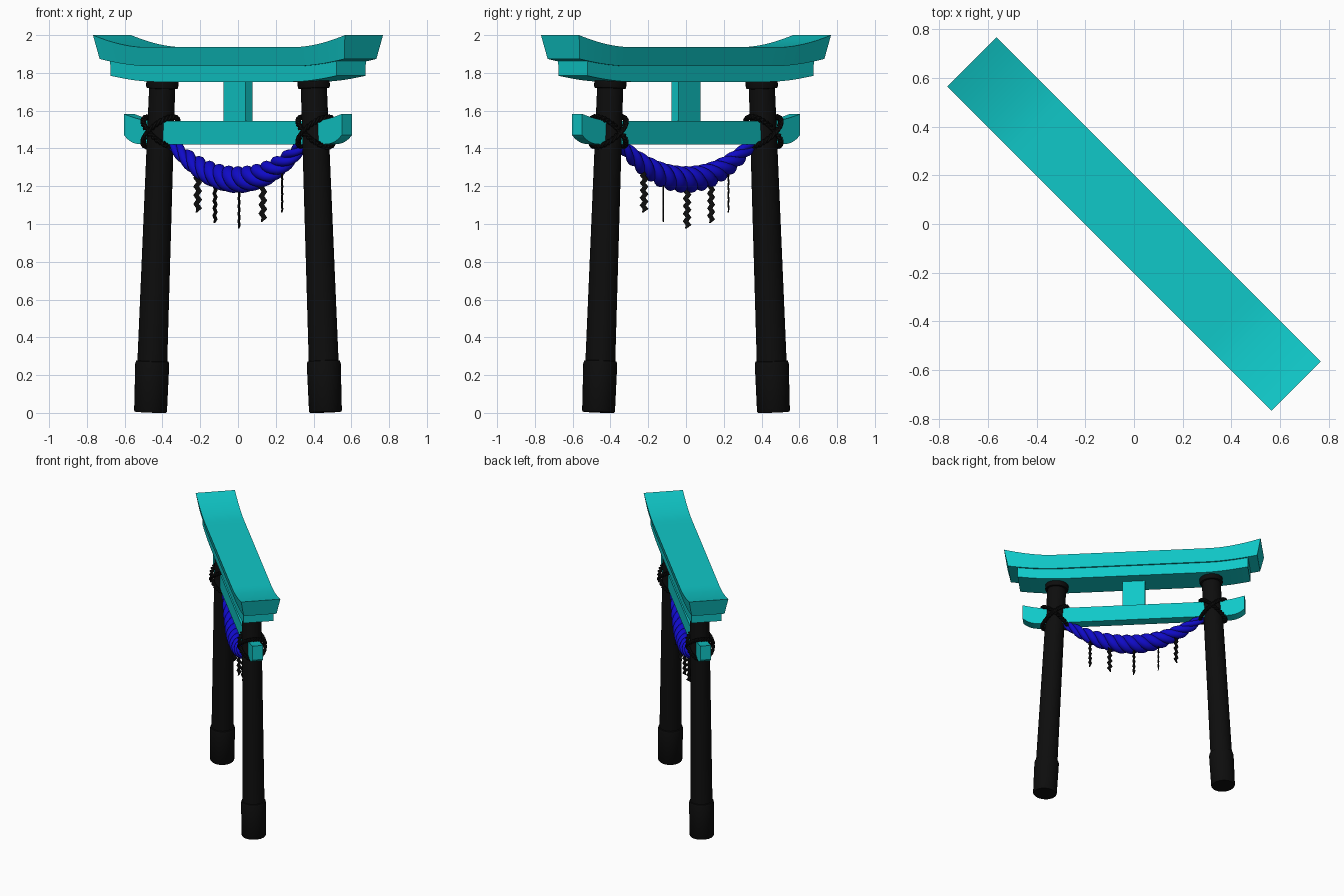
import bpy, bmesh, math
from mathutils import Matrix, Vector

if "Cube" in bpy.data.objects:
    bpy.data.objects.remove(bpy.data.objects["Cube"])

TURN = Matrix.Rotation(math.radians(-45), 4, 'Z')  # the gate stands diagonally


def material(name, rgb):
    m = bpy.data.materials.new(name)
    m.use_nodes = True
    m.diffuse_color = (*rgb, 1)
    m.node_tree.nodes["Principled BSDF"].inputs["Base Color"].default_value = (*rgb, 1)
    return m


TEAL = material("teal", (0.005, 0.58, 0.58))
BLACK = material("black", (0.004, 0.004, 0.004))
BLUE = material("blue", (0.005, 0.003, 0.58))


def finish(name, bm, mat, angle=35):
    bmesh.ops.recalc_face_normals(bm, faces=bm.faces)
    bm.transform(TURN)
    mesh = bpy.data.meshes.new(name)
    bm.to_mesh(mesh)
    bm.free()
    mesh.materials.append(mat)
    obj = bpy.data.objects.new(name, mesh)
    bpy.context.collection.objects.link(obj)
    bpy.ops.object.select_all(action='DESELECT')
    obj.select_set(True)
    bpy.context.view_layer.objects.active = obj
    bpy.ops.object.shade_smooth_by_angle(angle=math.radians(angle))
    return obj


def skin(bm, rings, closed=False):
    """Join equal rings of points with quads; cap the ends if open."""
    loops = [[bm.verts.new(p) for p in ring] for ring in rings]
    n = len(loops[0])
    pairs = list(zip(loops, loops[1:])) + ([(loops[-1], loops[0])] if closed else [])
    for a, b in pairs:
        for i in range(n):
            bm.faces.new((a[i], a[(i + 1) % n], b[(i + 1) % n], b[i]))
    if not closed:
        bm.faces.new(loops[0])
        bm.faces.new(loops[-1])


def tube(bm, points, radii, closed=False, sides=10):
    rings = []
    n = len(points)
    for i, p in enumerate(points):
        before = points[(i - 1) % n] if closed else points[max(i - 1, 0)]
        after = points[(i + 1) % n] if closed else points[min(i + 1, n - 1)]
        t = (after - before).normalized()
        side = Vector((0, 1, 0)) - t * t.y
        side.normalize()
        up = t.cross(side)
        rings.append([p + radii[i] * (side * math.cos(a) + up * math.sin(a))
                      for a in (math.tau * k / sides for k in range(sides))])
    skin(bm, rings, closed)


def beam(name, top_end, low_end, top_half, low_half, top_z, low_z, steps=48):
    """Lintel whose height follows two functions of the distance from the middle."""
    rings = []
    for i in range(steps + 1):
        f = math.sin((2 * i / steps - 1) * math.pi / 2)
        xt, xb = f * top_end, f * low_end
        zt, zb = top_z(abs(xt)), low_z(abs(xb))
        rings.append([(xt, -top_half, zt), (xt, top_half, zt),
                      (xb, low_half, zb), (xb, -low_half, zb)])
    bm = bmesh.new()
    skin(bm, rings)
    return finish(name, bm, TEAL)


def rise(base, start, end, height, power=1.7):
    return lambda x: base + height * (max(0, x - start) / (end - start)) ** power


# Lintels
beam("top_lintel", 0.943, 0.916, 0.143, 0.12,
     rise(1.937, 0.58, 0.943, 0.063), rise(1.836, 0.56, 0.916, 0.038))
beam("under_lintel", 0.848, 0.846, 0.109, 0.109,
     rise(1.838, 0.56, 0.916, 0.038), rise(1.753, 0.52, 0.846, 0.032))
beam("tie_beam", 0.816, 0.816, 0.039, 0.039,
     rise(1.545, 0.6, 0.816, 0.038), rise(1.422, 0.68, 0.816, 0.05, 2.6))

# Centre strut
bm = bmesh.new()
bmesh.ops.create_cube(bm, size=1, matrix=Matrix.Translation((0, 0, 1.65))
                      @ Matrix.Diagonal((0.166, 0.052, 0.225, 1)))
finish("centre_strut", bm, TEAL)

# Leaning pillars with a foot sleeve and a top collar
PROFILE = [(0.083, 0), (0.087, 0.006), (0.09, 0.255), (0.086, 0.27), (0.079, 0.272),
           (0.069, 1.715), (0.082, 1.717), (0.085, 1.725), (0.085, 1.753), (0.08, 1.758)]
LEAN = math.atan(0.0507)
for side, label in ((-1, "right"), (1, "left")):
    bm = bmesh.new()
    skin(bm, [[(r * math.cos(math.tau * k / 32), r * math.sin(math.tau * k / 32), z)
               for k in range(32)] for r, z in PROFILE])
    bm.transform(Matrix.Translation((side * 0.655, 0, 0.004))
                 @ Matrix.Rotation(-side * LEAN, 4, 'Y'))
    finish(label + "_pillar", bm, BLACK)

    # Crossed two-strand cords that bind the tie beam to the pillar
    bm = bmesh.new()
    for tilt in (-1, 1):
        for strand in (0, math.pi):
            points = []
            for i in range(96):
                a = math.tau * i / 96
                w = 14 * a + strand
                r = 0.092 + 0.008 * math.cos(w)
                points.append(Vector((side * 0.58 + r * math.cos(a), r * math.sin(a),
                                      1.488 + tilt * 0.078 * math.cos(a)
                                      + 0.008 * math.sin(w))))
            tube(bm, points, [0.009] * len(points), closed=True, sides=6)
    finish(label + "_binding", bm, BLACK)


# Hanging rope of three twisted strands, thickest in the middle
def rope_centre(x):
    return Vector((x, 0, 1.235 + 0.18 * (x / 0.48) ** 2))


bm = bmesh.new()
for strand in range(3):
    points, radii = [], []
    for i in range(181):
        f = 2 * i / 180 - 1
        x = 0.53 * f
        slope = Vector((1, 0, 0.36 * x / 0.48 ** 2)).normalized()
        normal = Vector((-slope.z, 0, slope.x))
        thick = 0.027 + 0.043 * math.cos(f * math.pi / 2)
        a = math.tau * (2.4 * f + strand / 3)
        offset = normal * math.cos(a) - Vector((0, 1, 0)) * math.sin(a)
        points.append(rope_centre(x) + offset * thick * 0.5)
        radii.append(thick * 0.52)
    tube(bm, points, radii, sides=12)
finish("hanging_rope", bm, BLUE, 60)

# Zigzag paper streamers: place along the rope, lowest point, heading in degrees
STREAMERS = [(-0.31, 1.06, 50), (-0.18, 1.005, 105), (0, 0.975, 120),
             (0.178, 1.01, 40), (0.322, 1.06, 125)]
for number, (x, low, heading) in enumerate(STREAMERS, 1):
    bm = bmesh.new()
    top = rope_centre(x).z - 0.02
    count = 2 * round((top - low) / 0.042)
    rings = []
    for i in range(count + 1):
        z = top + (low - top) * i / count
        shift = 0.008 if i % 2 else -0.008
        half = 0.015 if i < count else 0.003
        rings.append([(shift - half, -0.003, z), (shift + half, -0.003, z),
                      (shift + half, 0.003, z), (shift - half, 0.003, z)])
    skin(bm, rings)
    bm.transform(Matrix.Translation((x, 0.008, 0))
                 @ Matrix.Rotation(math.radians(heading), 4, 'Z'))
    finish("streamer_%d" % number, bm, BLACK, 20)
